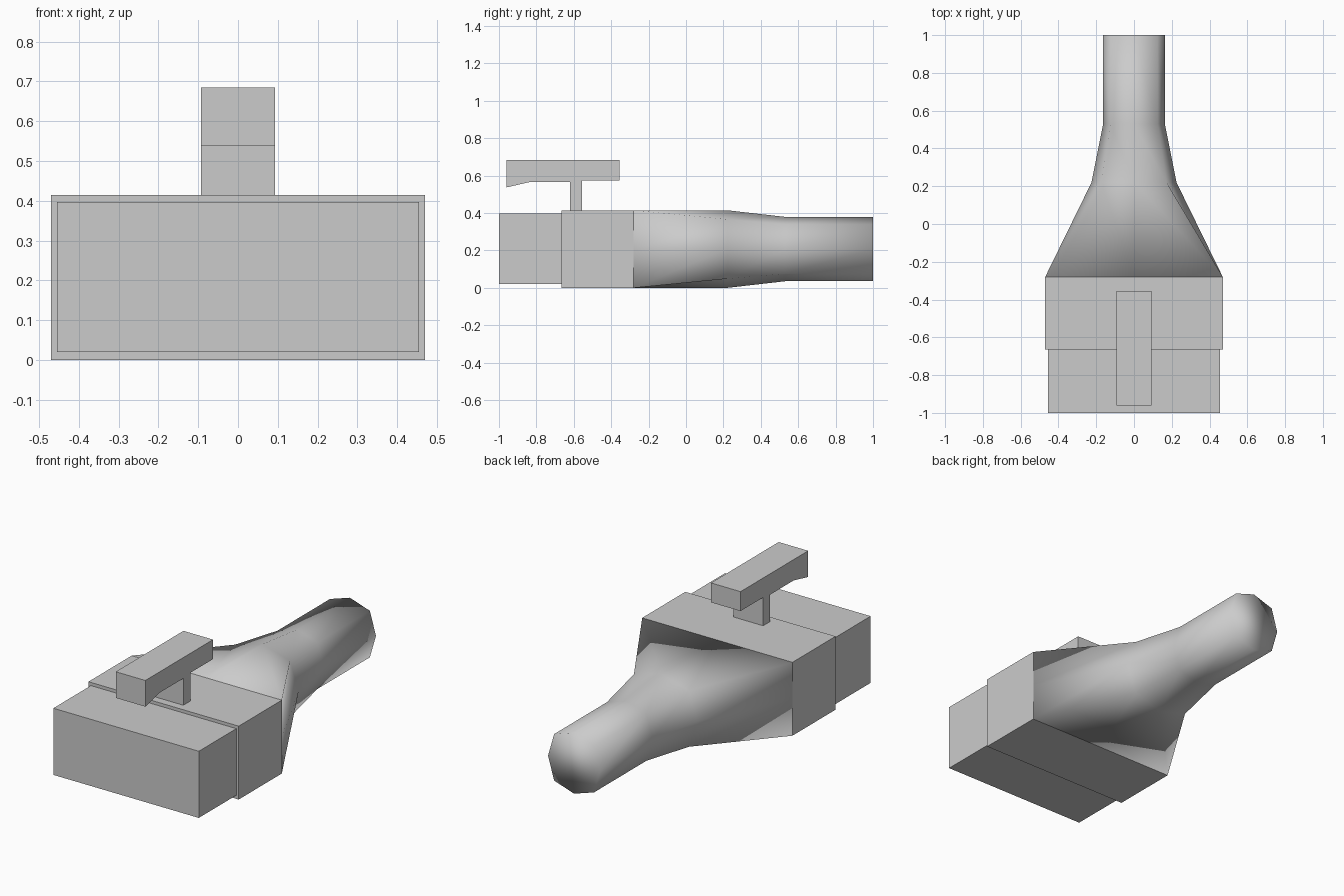
import bpy, bmesh

cube = bpy.data.objects.get("Cube")
if cube:
    bpy.data.objects.remove(cube, do_unlink=True)

# Single plain grey
grey = bpy.data.materials.new("light_grey")
grey.use_nodes = True
colour = (0.6, 0.6, 0.6, 1)
grey.diffuse_color = colour
grey.node_tree.nodes["Principled BSDF"].inputs["Base Color"].default_value = colour


def loft(name, rings, smooth=False):
    """Skin a list of matching rings and cap both ends."""
    bm = bmesh.new()
    loops = [[bm.verts.new(p) for p in ring] for ring in rings]
    n = len(loops[0])
    for a, b in zip(loops, loops[1:]):
        for i in range(n):
            j = (i + 1) % n
            bm.faces.new((a[i], a[j], b[j], b[i]))
    bm.faces.new(loops[0])
    bm.faces.new(loops[-1])
    bmesh.ops.recalc_face_normals(bm, faces=bm.faces)
    for f in bm.faces:
        f.smooth = smooth
    mesh = bpy.data.meshes.new(name)
    bm.to_mesh(mesh)
    bm.free()
    mesh.materials.append(grey)
    obj = bpy.data.objects.new(name, mesh)
    bpy.context.collection.objects.link(obj)
    return obj


def ring(y, half_width, half_height, corner):
    """Eight-sided section; corner = 1 gives a rectangle."""
    c = corner
    shape = [(1, 0), (c, c), (0, 1), (-c, c), (-1, 0), (-c, -c), (0, -1), (c, -c)]
    return [(x * half_width, y, MID + z * half_height) for x, z in shape]


def box(name, half_width, y0, y1, z0, z1):
    rect = [(-1, z0), (1, z0), (1, z1), (-1, z1)]
    return loft(name, [[(s * half_width, y, z) for s, z in rect] for y in (y0, y1)])


MID = 0.2075

# Plug nose and housing collar
box("plug_nose", 0.455, -1.0, -0.665, 0.02, 0.397)
box("housing", 0.47, -0.665, -0.28, 0.0, 0.415)

# Strain relief tapering from the housing into the cable
loft("cable_boot", [
    ring(-0.28, 0.47, MID, 1),
    ring(0.22, 0.225, MID, 0.765),
    ring(0.53, 0.163, 0.172, 0.765),
    ring(1.0, 0.163, 0.172, 0.765),
], smooth=True)

# Latch lever on its stem, extruded across the width
latch = [(-0.96, 0.685), (-0.355, 0.685), (-0.355, 0.575), (-0.557, 0.575),
         (-0.557, 0.41), (-0.62, 0.41), (-0.62, 0.567), (-0.83, 0.567), (-0.96, 0.537)]
loft("latch", [[(x, y, z) for y, z in latch] for x in (-0.0925, 0.0925)])
